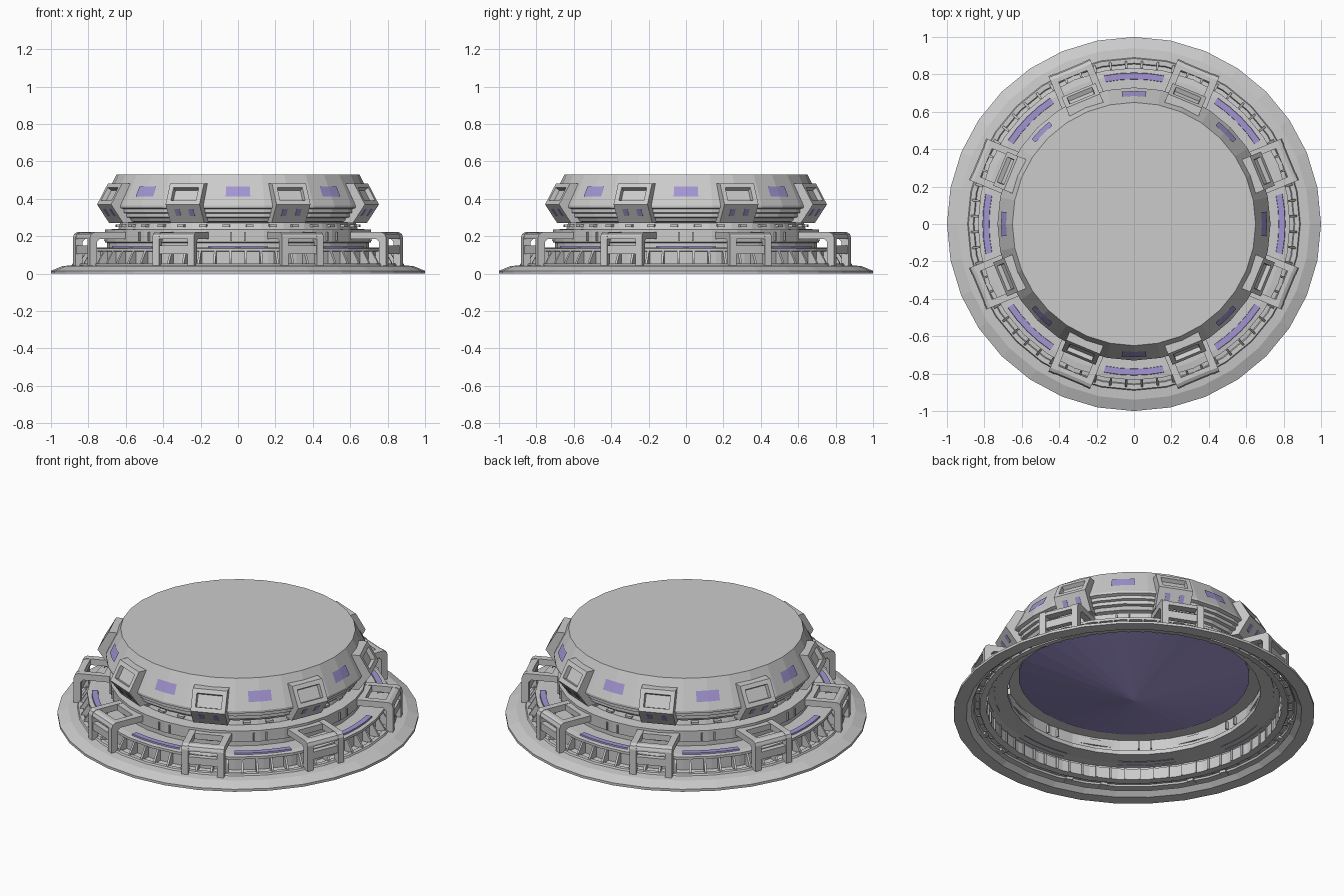
import bpy, bmesh
from math import sin, cos, pi, radians

if "Cube" in bpy.data.objects:
    bpy.data.objects.remove(bpy.data.objects["Cube"])

N = 32
violet = bpy.data.materials.new("violet")
violet.diffuse_color = (0.36, 0.30, 0.64, 1)
violet.use_nodes = True
violet.node_tree.nodes["Principled BSDF"].inputs["Base Color"].default_value = violet.diffuse_color


def finish(name, bm, mat=None, fix=True):
    if fix:
        bmesh.ops.recalc_face_normals(bm, faces=bm.faces)
    me = bpy.data.meshes.new(name)
    bm.to_mesh(me)
    bm.free()
    ob = bpy.data.objects.new(name, me)
    bpy.context.collection.objects.link(ob)
    if mat:
        me.materials.append(mat)
    return ob


def at(r, y, z, a):
    """Point given by radial, sideways and up distance, turned to angle a."""
    return (r * cos(a) - y * sin(a), r * sin(a) + y * cos(a), z)


def sweep(bm, prof, angles, closed=False, cap=False):
    """Revolve an (r, z) profile through a list of angles."""
    rows = [[bm.verts.new(at(r, 0, z, a)) for r, z in prof] for a in angles]
    pairs = list(zip(rows, rows[1:])) + ([(rows[-1], rows[0])] if closed else [])
    for p, q in pairs:
        for i in range(len(prof) - 1):
            bm.faces.new((p[i], q[i], q[i + 1], p[i + 1]))
    if cap:
        bm.faces.new([row[-1] for row in rows])


def lathe(name, prof, mat=None, cap=False):
    bm = bmesh.new()
    sweep(bm, prof, [2 * pi * i / N for i in range(N)], True, cap)
    return finish(name, bm, mat, False)


def prism(bm, pts, y0, y1, a):
    """Extrude an (r, z) outline sideways; returns the side faces."""
    p = [bm.verts.new(at(r, y0, z, a)) for r, z in pts]
    q = [bm.verts.new(at(r, y1, z, a)) for r, z in pts]
    n = len(pts)
    bm.faces.new(p)
    bm.faces.new(q[::-1])
    return [bm.faces.new((p[(i + 1) % n], p[i], q[i], q[(i + 1) % n])) for i in range(n)]


def box(bm, r0, r1, z0, z1, y0, y1, a):
    prism(bm, [(r0, z0), (r1, z0), (r1, z1), (r0, z1)], y0, y1, a)


def arc(a, half):
    """Angles for a panel that bends at the shell's central edge."""
    return [a - half, a - half / 2, a, a + half / 2, a + half] if half > .19 else [a - half, a, a + half]


corner = [radians(22.5 + 45 * k) for k in range(8)]
middle = [radians(45 * k) for k in range(8)]

# Lower hull: skirt, ribbed step, upright wall
lathe("base_hull", [(.90, .025), (.93, 0), (1, 0), (1, .015), (.94, .04), (.89, .045),
                    (.885, .055), (.86, .055), (.855, .045), (.82, .05), (.82, .118),
                    (.835, .12), (.835, .135), (.80, .14), (.70, .14), (.70, .165),
                    (.71, .168), (.71, .235), (.64, .24)])

# Upper hull with stepped underside and flat lid
lathe("upper_hull", [(.64, .24), (.63, .272), (.665, .28), (.675, .298), (.695, .302),
                     (.695, .322), (.71, .326), (.71, .345), (.73, .352), (.73, .365),
                     (.65, .53)], cap=True)

# Glowing dish on the underside
bm = bmesh.new()
tip = bm.verts.new((0, 0, .08))
rim = [bm.verts.new(at(.64, 0, .235, 2 * pi * i / N)) for i in range(N)]
for i in range(N):
    bm.faces.new((tip, rim[(i + 1) % N], rim[i]))
finish("underside_dish", bm, violet, False)

# Sloped ribs around the lower step, and studs under the upper hull
bm = bmesh.new()
for i in range(64):
    a = 2 * pi * (i + .5) / 64
    prism(bm, [(.81, .05), (.875, .05), (.87, .065), (.835, .12), (.81, .12)], -.006, .006, a)
finish("step_ribs", bm)
bm = bmesh.new()
for i in range(N):
    box(bm, .62, .655, .25, .262, -.02, .02, 2 * pi * (i + .5) / N)
finish("collar_studs", bm)

# Narrow wall fins in pairs
bm = bmesh.new()
for a in middle:
    for y in (-.035, .035):
        box(bm, .69, .716, .175, .222, y - .004, y + .004, a)
finish("wall_fins", bm)

# Curved light strips on the step and windows on the upper slope
bm = bmesh.new()
for a in middle:
    sweep(bm, [(.81, .136), (.808, .147), (.775, .147), (.773, .136)], arc(a, .2))
finish("step_lights", bm, violet, False)
bm = bmesh.new()
for a in middle:
    sweep(bm, [(.711, .412), (.684, .467)], arc(a, .093))
finish("slope_windows", bm, violet, False)

# Wedge pods with a sunken panel on the upper face
pod = [(.64, .275), (.705, .27), (.775, .37), (.712, .482), (.66, .482)]
bm = bmesh.new()
panels = []
for a in corner:
    panels.append(prism(bm, pod, -.098, .098, a)[2])
bmesh.ops.recalc_face_normals(bm, faces=bm.faces)
bmesh.ops.inset_individual(bm, faces=panels, thickness=.036)
bmesh.ops.inset_individual(bm, faces=panels, thickness=.004, depth=-.025)
finish("pods", bm, fix=False)

# Two small windows on each pod's lower face
bm = bmesh.new()
for a in corner:
    for y in (-.04, .04):
        prism(bm, [(.722, .308), (.734, .308), (.76, .345), (.748, .345)], y - .014, y + .014, a)
finish("pod_windows", bm, violet)

# Bracket clamps: two bent arms joined by cross bars
arm = [(.70, .185), (.85, .185), (.865, .17), (.865, .04), (.905, .04),
       (.905, .195), (.898, .213), (.88, .222), (.70, .222)]
bm = bmesh.new()
for a in corner:
    for s in (-1, 1):
        y0, y1 = sorted((s * .082, s * .12))
        prism(bm, arm, y0, y1, a)
    prism(bm, [(.855, .185), (.903, .185), (.903, .195), (.896, .211), (.878, .22), (.855, .22)],
          -.083, .083, a)
    box(bm, .868, .9, .105, .15, -.083, .083, a)
    box(bm, .70, .74, .185, .22, -.083, .083, a)
finish("clamps", bm)
